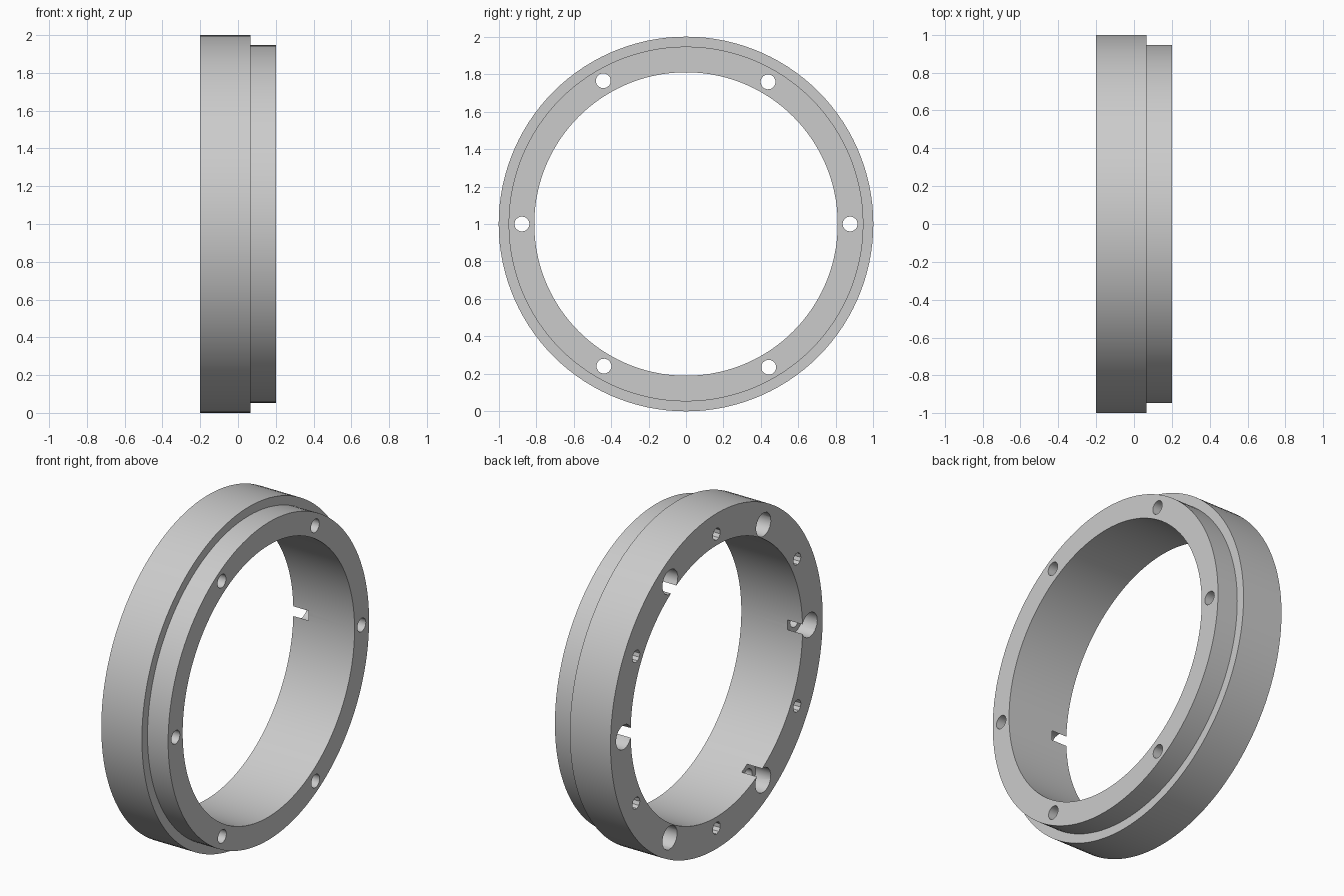
import bpy, bmesh, math
from mathutils import Matrix, Vector

if "Cube" in bpy.data.objects:
    bpy.data.objects.remove(bpy.data.objects["Cube"], do_unlink=True)

BACK, STEP, FRONT = -0.202, 0.066, 0.202
BOLT_RADIUS = 0.876

grey = bpy.data.materials.new("light_grey")
grey.use_nodes = True
grey.diffuse_color = (0.6, 0.6, 0.6, 1)
grey.node_tree.nodes["Principled BSDF"].inputs["Base Color"].default_value = (0.6, 0.6, 0.6, 1)


def lathe(bm, profile, sides, centre=(0, 0), turn=0.0, closed=False):
    """Turn an (x, radius) profile about an axis parallel to x."""
    rings = []
    for x, r in profile:
        ring = []
        for i in range(sides):
            a = turn + math.tau * i / sides
            ring.append(bm.verts.new((x, centre[0] + r * math.cos(a), centre[1] + r * math.sin(a))))
        rings.append(ring)
    pairs = list(zip(rings, rings[1:]))
    if closed:
        pairs.append((rings[-1], rings[0]))
    else:
        bm.faces.new(rings[0])
        bm.faces.new(rings[-1])
    for a, b in pairs:
        for i in range(sides):
            j = (i + 1) % sides
            bm.faces.new((a[i], a[j], b[j], b[i]))


def finish(bm, name):
    bmesh.ops.recalc_face_normals(bm, faces=bm.faces[:])
    mesh = bpy.data.meshes.new(name)
    bm.to_mesh(mesh)
    bm.free()
    mesh.materials.append(grey)
    obj = bpy.data.objects.new(name, mesh)
    bpy.context.collection.objects.link(obj)
    return obj


# Stepped ring body
bm = bmesh.new()
lathe(bm, [(BACK, 0.81), (BACK, 1.0), (STEP, 1.0), (STEP, 0.947),
           (FRONT, 0.947), (FRONT, 0.81)], 120, closed=True)
ring = finish(bm, "stepped_ring")
ring.location.z = 1.0

# Counterbored through holes, alternating with blind holes in the back face
bm = bmesh.new()
for k in range(6):
    a = math.radians(60 * k)
    # Two opposite counterbores stay clear of the inner wall
    wide = k % 3 != 2
    offset = BOLT_RADIUS if wide else BOLT_RADIUS + 0.007
    bore = 0.073 if wide else 0.07
    # The bore and its bolt hole share an axis
    axis = (offset * math.cos(a), offset * math.sin(a))
    floor = BACK + 0.1
    lathe(bm, [(BACK - 0.1, bore), (floor, bore), (floor, 0.04), (FRONT + 0.1, 0.04)],
          16, axis, a)
    b = a + math.radians(30)
    axis = (BOLT_RADIUS * math.cos(b), BOLT_RADIUS * math.sin(b))
    lathe(bm, [(BACK - 0.1, 0.036), (BACK + 0.2, 0.036)], 10, axis, b)
cutter = finish(bm, "hole_cutter")
cutter.location.z = 1.0
cutter.hide_render = True

# Cut the holes and remove the cutter
cut = ring.modifiers.new("holes", "BOOLEAN")
cut.operation = "DIFFERENCE"
cut.solver = "EXACT"
cut.object = cutter
bpy.ops.object.select_all(action="DESELECT")
bpy.context.view_layer.objects.active = ring
ring.select_set(True)
bpy.ops.object.modifier_apply(modifier=cut.name)
bpy.data.objects.remove(cutter, do_unlink=True)
bpy.ops.object.shade_smooth_by_angle(angle=math.radians(30))
